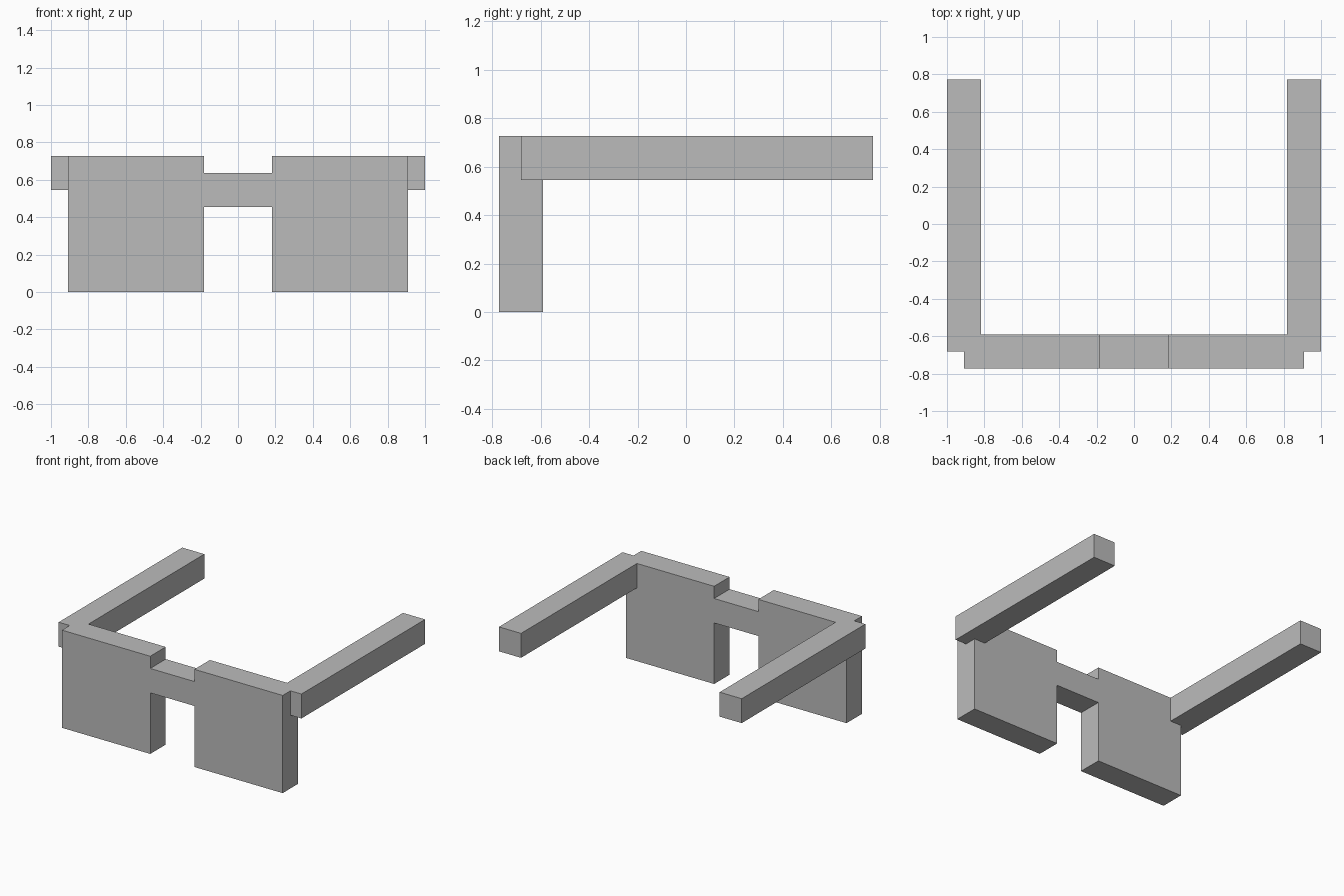
import bpy
import bmesh
from mathutils import Vector

cube = bpy.data.objects.get("Cube")
if cube:
    bpy.data.objects.remove(cube, do_unlink=True)

U = 1 / 11  # one grid unit of the blocky design

grey = bpy.data.materials.new("mid grey")
grey.use_nodes = True
colour = (0.5, 0.5, 0.5, 1)
grey.diffuse_color = colour
grey.node_tree.nodes["Principled BSDF"].inputs["Base Color"].default_value = colour


def block(name, low, high):
    """Flat-faced box between two corners, given in grid units."""
    low, high = Vector(low) * U, Vector(high) * U
    bm = bmesh.new()
    bmesh.ops.create_cube(bm, size=1)
    bmesh.ops.scale(bm, vec=high - low, verts=bm.verts)
    bmesh.ops.translate(bm, vec=(low + high) / 2, verts=bm.verts)
    mesh = bpy.data.meshes.new(name)
    bm.to_mesh(mesh)
    bm.free()
    mesh.materials.append(grey)
    obj = bpy.data.objects.new(name, mesh)
    bpy.context.collection.objects.link(obj)


# Square lenses and the arms that overlap their outer top corners
for side, s in (("left", 1), ("right", -1)):
    lens_x = sorted((2 * s, 10 * s))
    arm_x = sorted((9 * s, 11 * s))
    block(side + "_lens", (lens_x[0], -8.5, 0), (lens_x[1], -6.5, 8))
    block(side + "_arm", (arm_x[0], -7.5, 6), (arm_x[1], 8.5, 8))

# Nose bridge between the lenses
block("nose_bridge", (-2, -8.5, 5), (2, -6.5, 7))
